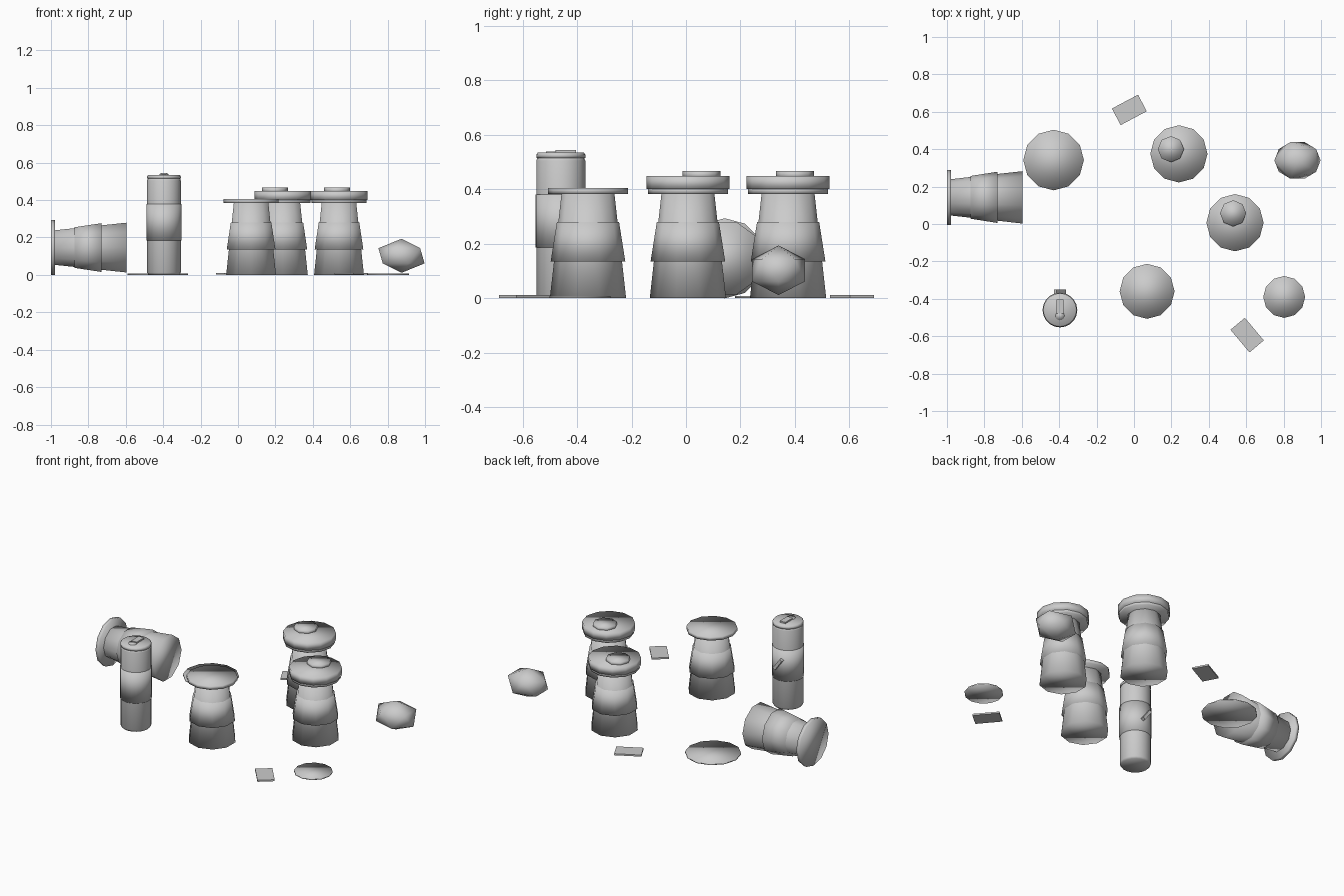
import bpy
import bmesh
import math
from mathutils import Matrix, Vector

cube = bpy.data.objects.get("Cube")
if cube:
    bpy.data.objects.remove(cube, do_unlink=True)

grey = bpy.data.materials.new("light_grey")
grey.use_nodes = True
grey.diffuse_color = (0.6, 0.6, 0.6, 1)
grey.node_tree.nodes["Principled BSDF"].inputs["Base Color"].default_value = (0.6, 0.6, 0.6, 1)


def finish(name, bm, matrix, smooth=True):
    bmesh.ops.recalc_face_normals(bm, faces=bm.faces)
    mesh = bpy.data.meshes.new(name)
    bm.to_mesh(mesh)
    bm.free()
    mesh.materials.append(grey)
    for face in mesh.polygons:
        face.use_smooth = smooth
    obj = bpy.data.objects.new(name, mesh)
    bpy.context.collection.objects.link(obj)
    obj.matrix_world = matrix
    return obj


def turned(name, profile, sides, matrix):
    """Closed turned solid from (radius, height) pairs."""
    bm = bmesh.new()
    rings = []
    for r, z in profile:
        angles = [math.tau * i / sides for i in range(sides)]
        rings.append([bm.verts.new((r * math.sin(a), r * math.cos(a), z)) for a in angles])
    for low, high in zip(rings, rings[1:]):
        for i in range(sides):
            j = (i + 1) % sides
            bm.faces.new((low[i], low[j], high[j], high[i]))
    bm.faces.new(rings[0])
    bm.faces.new(rings[-1])
    return finish(name, bm, matrix)


def box(name, size, matrix):
    bm = bmesh.new()
    bmesh.ops.create_cube(bm, size=1)
    bmesh.ops.scale(bm, vec=size, verts=bm.verts)
    return finish(name, bm, matrix, smooth=False)


def at(x, y, z=0):
    return Matrix.Translation((x, y, z))


# Paper cups: tapered body, sleeve, rim and optional lid with a raised cap
def cup(name, matrix, cap_offset=None):
    turned(name + "_body", [(0.14, 0), (0.097, 0.385)], 10, matrix)
    turned(name + "_sleeve", [(0.137, 0.135), (0.114, 0.28)], 10, matrix)
    turned(name + "_rim", [(0.147, 0.383), (0.147, 0.405)], 12, matrix)
    if cap_offset:
        turned(name + "_lid", [(0.153, 0.4), (0.153, 0.448)], 12, matrix)
        turned(name + "_lid_cap", [(0.07, 0.44), (0.07, 0.466)], 8, matrix @ at(*cap_offset))


cup("open_cup", at(0.07, -0.36))
cup("back_cup", at(0.24, 0.375), (-0.043, 0.025))
cup("middle_cup", at(0.54, 0.007), (-0.01, 0.05))
cup("fallen_cup", at(-0.595, 0.1425, 0.146) @ Matrix.Rotation(math.radians(-90), 4, 'Y'))

# Drink can with a wrapped label
can = at(-0.396, -0.46)
turned("can_body", [(0.082, 0), (0.09, 0.012), (0.09, 0.505), (0.086, 0.515)], 20, can)
turned("can_label", [(0.093, 0.185), (0.093, 0.38)], 20, can)
turned("can_top", [(0.09, 0.515), (0.09, 0.527), (0.084, 0.535)], 20, can)
box("can_pull_tab", (0.038, 0.075, 0.012), can @ at(0, 0.018, 0.538))
turned("can_opening", [(0.024, 0.53), (0.024, 0.539)], 12, can @ at(0, -0.031))
box("can_side_bar", (0.018, 0.03, 0.083),
    can @ at(0, 0.095, 0.29) @ Matrix.Rotation(math.radians(-36), 4, 'Y'))

# Flat spills on the ground
for name, x, y, r in (("large_spill", -0.43, 0.342, 0.162), ("small_spill", 0.803, -0.39, 0.112)):
    turned(name, [(r, 0), (r, 0.008)], 12, at(x, y))

# Loose napkins
for name, x, y, angle in (("back_napkin", -0.025, 0.61, 28), ("front_napkin", 0.605, -0.594, -50)):
    box(name, (0.158, 0.1, 0.01),
        at(x, y, 0.006) @ Matrix.Rotation(math.radians(angle), 4, 'Z'))

# Crumpled paper ball
bm = bmesh.new()
bmesh.ops.create_icosphere(bm, subdivisions=1, radius=1)
bmesh.ops.scale(bm, vec=Vector((0.138, 0.115, 0.091)), verts=bm.verts)
finish("paper_ball", bm, at(0.874, 0.34, 0.102) @ Matrix.Rotation(math.pi, 4, 'Z'))
